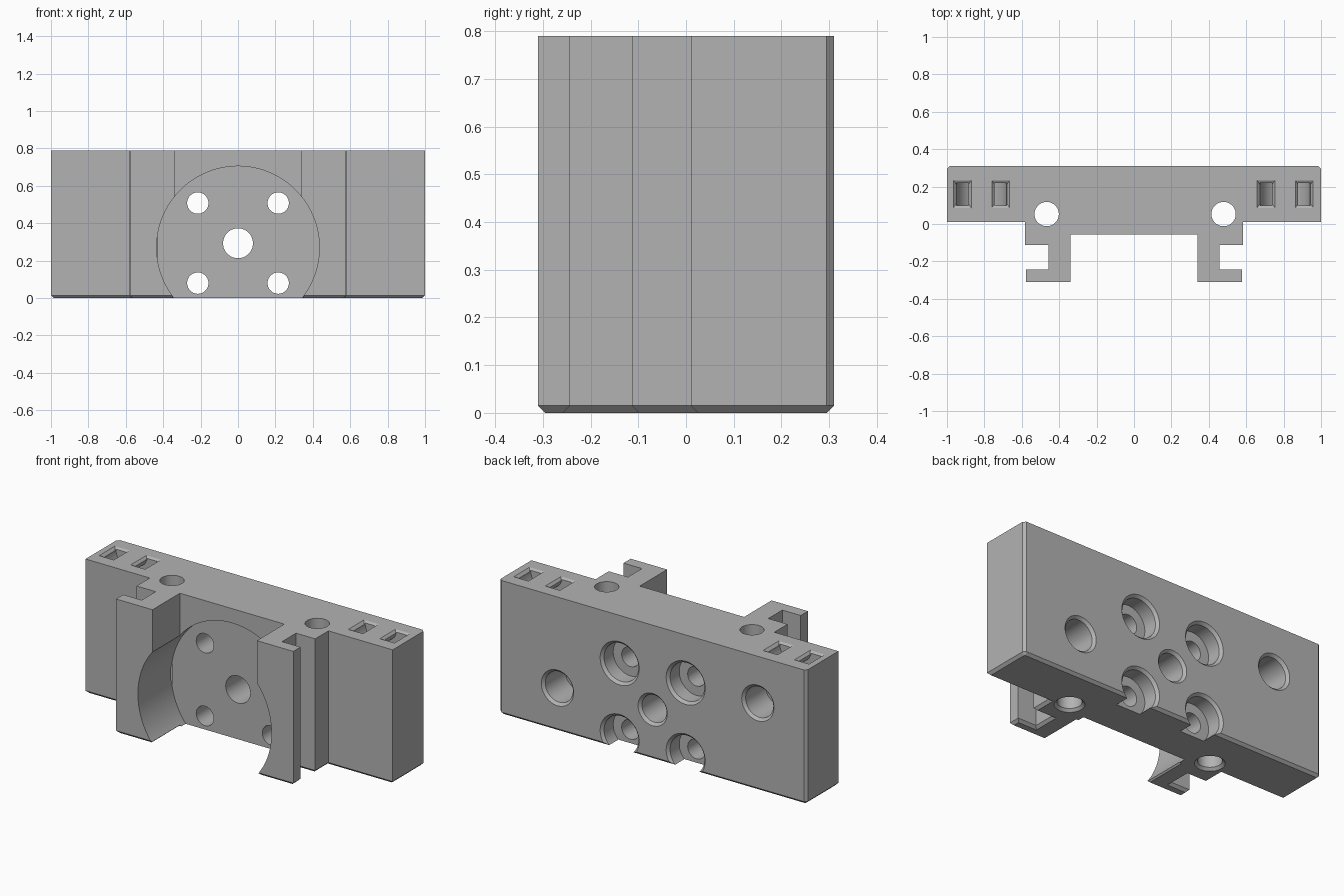
import bpy
import bmesh
from math import cos, sin, pi, radians
from mathutils import Matrix, Vector

if "Cube" in bpy.data.objects:
    bpy.data.objects.remove(bpy.data.objects["Cube"], do_unlink=True)

HEIGHT, BACK, EDGE = 0.79, 0.31, 0.015

grey = bpy.data.materials.new("plain grey")
grey.use_nodes = True
grey.diffuse_color = (0.45, 0.45, 0.45, 1)
grey.node_tree.nodes["Principled BSDF"].inputs["Base Color"].default_value = (0.45, 0.45, 0.45, 1)


def make_object(name, bm):
    bmesh.ops.recalc_face_normals(bm, faces=bm.faces)
    mesh = bpy.data.meshes.new(name)
    bm.to_mesh(mesh)
    bm.free()
    mesh.materials.append(grey)
    obj = bpy.data.objects.new(name, mesh)
    bpy.context.collection.objects.link(obj)
    return obj


def prism(points, direction):
    """Extrude a closed outline along a direction."""
    bm = bmesh.new()
    base = bm.faces.new([bm.verts.new(p) for p in points])
    top = bmesh.ops.extrude_face_region(bm, geom=[base], use_keep_orig=True)["geom"]
    moved = [v for v in top if isinstance(v, bmesh.types.BMVert)]
    bmesh.ops.translate(bm, verts=moved, vec=direction)
    return bm


def turned(rings, origin, axis="Z", segments=64, stretch=(1, 1)):
    """Stack of (radius, distance) rings along an axis, capped at both ends."""
    bm = bmesh.new()
    turn = Matrix.Rotation(radians(90), 4, "X") if axis == "Y" else Matrix()
    loops = []
    for radius, along in rings:
        loop = []
        for i in range(segments):
            a = 2 * pi * (i + 0.5) / segments
            p = Vector((radius * cos(a) * stretch[0], radius * sin(a) * stretch[1], along))
            loop.append(bm.verts.new(turn @ p + Vector(origin)))
        loops.append(loop)
    for low, high in zip(loops, loops[1:]):
        for i in range(segments):
            j = (i + 1) % segments
            bm.faces.new((low[i], low[j], high[j], high[i]))
    bm.faces.new(loops[0])
    bm.faces.new(loops[-1])
    return bm


# Rail block: half outline mirrored, extruded upward
half = [(1 - EDGE, BACK), (1, BACK - EDGE), (1, 0.01), (0.582, 0.01), (0.582, -0.113),
        (0.457, -0.113), (0.457, -0.243), (0.577, -0.243), (0.577, -0.31),
        (0.34, -0.31), (0.34, -0.055)]
outline = half + [(-x, y) for x, y in reversed(half)]
bm = prism([(x, y, 0) for x, y in outline], (0, 0, HEIGHT))

# Chamfer round the foot
foot = [e for e in bm.edges if all(v.co.z < 0.001 for v in e.verts)]
bmesh.ops.bevel(bm, geom=foot, offset=EDGE, offset_type="OFFSET", segments=1,
                profile=0.5, affect="EDGES")
block = make_object("mounting_block", bm)


def cut(bm):
    cutter = make_object("cutter", bm)
    cutter.hide_render = True
    mod = block.modifiers.new("cut", "BOOLEAN")
    mod.operation, mod.solver, mod.object = "DIFFERENCE", "EXACT", cutter
    bpy.context.view_layer.objects.active = block
    bpy.ops.object.modifier_apply(modifier=mod.name)
    bpy.data.objects.remove(cutter, do_unlink=True)


def back_hole(x, z, steps):
    """Hole drilled from the back, with a chamfered mouth; steps are (radius, depth)."""
    mouth = steps[0][0]
    rings = [(mouth + 2 * EDGE, -EDGE), (mouth, EDGE)]
    for k, (radius, depth) in enumerate(steps):
        if k:
            rings.append((radius, steps[k - 1][1]))
        rings.append((radius, depth))
    cut(turned(rings, (x, BACK, z), "Y"))


# Round motor seat in the front
cut(turned([(0.435, 0), (0.435, 0.5)], (0, 0, 0.27), "Y", 128))

# Centre hole, four counterbored screw holes, two blind holes
back_hole(0, 0.293, [(0.08, 0.5)])
for x in (-0.215, 0.215):
    for z in (0.08, 0.508):
        back_hole(x, z, [(0.112, 0.1), (0.057, 0.5)])
back_hole(0.62, 0.255, [(0.09, 0.2)])
back_hole(-0.685, 0.515, [(0.09, 0.2)])

# Vertical rod holes, chamfered at the foot
for x in (-0.467, 0.479):
    cut(turned([(0.065 + 2 * EDGE, -EDGE), (0.065, EDGE), (0.065, 1)], (x, 0.053, 0)))

# Curved tie channels opening in two slots on the top
for cx in (-0.815, 0.808):
    arc = [pi + pi * i / 24 for i in range(25)]
    loop = [(0.135 * cos(a), 0.135 * sin(a)) for a in arc]
    loop += [(0.07 * cos(a), 0.07 * sin(a)) for a in reversed(arc)]
    # straight ends rise just above the top face
    loop = [(-0.135, 0.02)] + loop[:25] + [(0.135, 0.02), (0.07, 0.02)] + loop[25:] + [(-0.07, 0.02)]
    cut(prism([(cx + x, 0.1, HEIGHT + z) for x, z in loop], (0, 0.12, 0)))
    for side in (-1, 1):
        lip = turned([(0.0325, -EDGE), (0.0625, EDGE)], (cx + side * 0.1025, 0.16, HEIGHT),
                     segments=4, stretch=(2 ** 0.5, 2 ** 0.5 * 1.55))
        cut(lip)

# Smooth bores, sharp edges
bpy.ops.object.select_all(action="DESELECT")
block.select_set(True)
bpy.context.view_layer.objects.active = block
bpy.ops.object.shade_smooth_by_angle(angle=radians(30))
